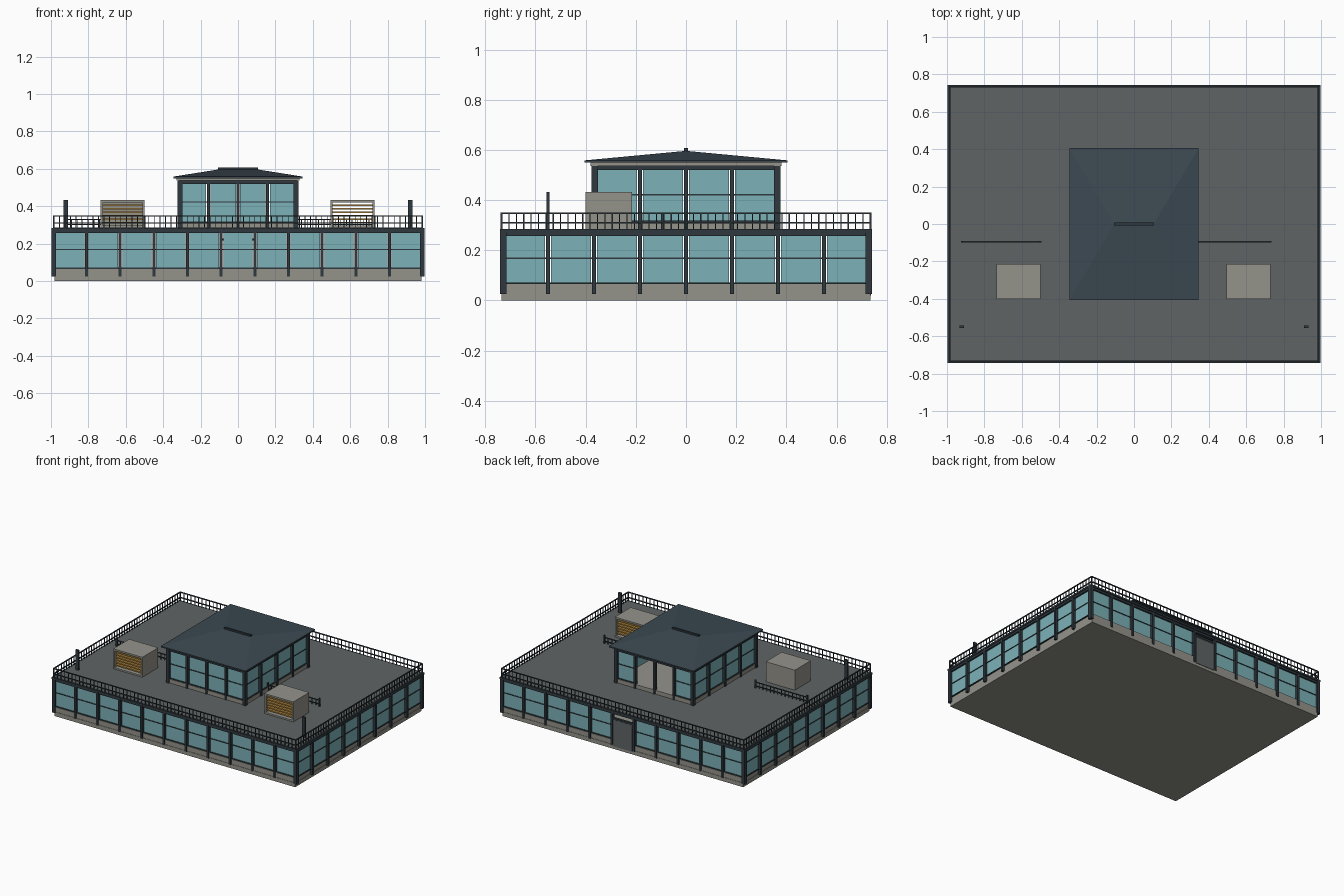
import bpy, bmesh

if "Cube" in bpy.data.objects:
    bpy.data.objects.remove(bpy.data.objects["Cube"])

def mat(name, r, g, b):
    lin = lambda c: ((c / 255 + 0.055) / 1.055) ** 2.4
    m = bpy.data.materials.new(name)
    m.diffuse_color = (lin(r), lin(g), lin(b), 1)
    m.use_nodes = True
    m.node_tree.nodes["Principled BSDF"].inputs["Base Color"].default_value = m.diffuse_color
    return m

STONE = mat("warm_grey_stone", 148, 147, 139)
GLASS = mat("teal_glass", 124, 178, 184)
FRAME = mat("dark_frame", 47, 56, 62)
DECK = mat("grey_deck", 96, 100, 100)
ROOF = mat("slate_roof", 60, 73, 82)
GOLD = mat("gold_slats", 190, 146, 70)

def boxes(name, items, material):
    """One object from boxes given as (x0, x1, y0, y1, z0, z1)."""
    bm = bmesh.new()
    for x0, x1, y0, y1, z0, z1 in items:
        v = [bm.verts.new((x, y, z)) for z in (z0, z1)
             for x, y in ((x0, y0), (x1, y0), (x1, y1), (x0, y1))]
        for f in ((3, 2, 1, 0), (4, 5, 6, 7), (0, 1, 5, 4),
                  (1, 2, 6, 5), (2, 3, 7, 6), (3, 0, 4, 7)):
            bm.faces.new([v[i] for i in f])
    return finish(name, bm, material)

def finish(name, bm, material):
    me = bpy.data.meshes.new(name)
    bm.to_mesh(me)
    bm.free()
    me.materials.append(material)
    ob = bpy.data.objects.new(name, me)
    bpy.context.collection.objects.link(ob)
    return ob

def side_box(side, a0, a1, d0, d1, z0, z1):
    """Box along a wall: a = distance along it, d = distance out from centre."""
    if side == "front":
        return (a0, a1, -d1, -d0, z0, z1)
    if side == "back":
        return (a0, a1, d0, d1, z0, z1)
    if side == "right":
        return (d0, d1, a0, a1, z0, z1)
    return (-d1, -d0, a0, a1, z0, z1)

def curtain_wall(prefix, hx, hy, nx, ny, zp, z0, z1, zmid, open_back):
    """Glazed walls: posts, rails and separate panes on all four sides."""
    posts, panes, rails = [], [], []
    for side in ("front", "back", "left", "right"):
        along, out, n = (hx, hy, nx) if side in ("front", "back") else (hy, hx, ny)
        w = 2 * along / n
        for i in range(n + 1):
            a = -along + i * w
            posts.append(side_box(side, a - 0.008, a + 0.008, out - 0.018, out + 0.006, zp, z1 + 0.01))
        for i in range(n):
            if side == "back" and i in open_back:
                continue
            a = -along + i * w
            panes.append(side_box(side, a + 0.012, a + w - 0.012, out - 0.018, out - 0.010, z0, z1))
            rails.append(side_box(side, a, a + w, out - 0.014, out - 0.006, zmid - 0.003, zmid + 0.003))
            rails.append(side_box(side, a, a + w, out - 0.016, out - 0.004, z0, z0 + 0.006))
        rails.append(side_box(side, -along, along, out - 0.02, out + 0.002, z1 - 0.006, z1 + 0.012))
    boxes(prefix + "_posts", posts, FRAME)
    boxes(prefix + "_panes", panes, GLASS)
    boxes(prefix + "_rails", rails, FRAME)

# Lower storey: plinth, glazing, roof deck
boxes("plinth", [(-0.98, 0.98, -0.735, 0.735, 0, 0.03),
                 (-0.977, 0.977, -0.732, 0.732, 0.03, 0.065)], STONE)
curtain_wall("lower", 0.99, 0.733, 11, 8, 0.025, 0.065, 0.262, 0.168, (5,))
boxes("roof_deck", [(-0.985, 0.985, -0.73, 0.73, 0.268, 0.285)], DECK)
boxes("deck_edge", [side_box(s, -l, l, d - 0.02, d, 0.271, 0.284)
                    for s, l, d in (("front", 0.997, 0.742), ("back", 0.997, 0.742),
                                    ("left", 0.722, 0.997), ("right", 0.722, 0.997))], FRAME)

# Rear door with header
boxes("rear_door", [(-0.078, 0.078, 0.726, 0.738, 0.02, 0.215)], DECK)
boxes("rear_door_header", [(-0.09, 0.09, 0.72, 0.737, 0.215, 0.228)], FRAME)

# Perimeter railing
bars, tops = [], []
for side, along, out, n in (("front", 0.985, 0.735, 66), ("back", 0.985, 0.735, 66),
                            ("left", 0.735, 0.985, 50), ("right", 0.735, 0.985, 50)):
    for z in (0.306, 0.345):
        tops.append(side_box(side, -along, along, out - 0.004, out + 0.004, z, z + 0.006))
    for i in range(n + 1):
        a = -along + 2 * along * i / n
        h = 0.004 if i in (0, n) else 0.0022
        bars.append(side_box(side, a - h, a + h, out - h, out + h, 0.284, 0.347))
boxes("railing_balusters", bars, FRAME)
boxes("railing_rails", tops, FRAME)

# Short inner railings on the deck
inner = []
for x0 in (-0.92, 0.31):
    x1 = x0 + 0.42
    inner += [(x0, x1, -0.098, -0.092, z, z + 0.006) for z in (0.298, 0.325)]
    inner += [(x - 0.005, x + 0.005, -0.1, -0.09, 0.284, 0.345) for x in (x0, x1)]
    inner += [(x0 + 0.03 * i - 0.002, x0 + 0.03 * i + 0.002, -0.097, -0.093, 0.284, 0.328)
              for i in range(1, 14)]
boxes("inner_railings", inner, FRAME)

# Slim deck posts
boxes("deck_posts", [(s * 0.922 - 0.012, s * 0.922 + 0.012, -0.556, -0.544, 0.284, 0.432)
                     for s in (-1, 1)], FRAME)

# Ventilation units: open casing with slats
for name, x0, back_open in (("left_vent", -0.735, False), ("right_vent", 0.494, True)):
    x1, y0, y1, z0, z1, t = x0 + 0.236, -0.4, -0.215, 0.284, 0.432, 0.012
    case = [(x0, x1, y0, y1, z0, z0 + t), (x0, x1, y0, y1, z1 - t, z1),
            (x0, x0 + t, y0, y1, z0 + t, z1 - t), (x1 - t, x1, y0, y1, z0 + t, z1 - t)]
    if not back_open:
        case.append((x0 + t, x1 - t, y1 - t, y1, z0 + t, z1 - t))
    boxes(name + "_casing", case, STONE)
    slats = []
    for k in range(6):
        z = z0 + 0.022 + k * 0.019
        slats.append((x0 + t, x1 - t, y0 + 0.012, y0 + 0.04, z, z + 0.009))
        if back_open:
            slats.append((x0 + t, x1 - t, y1 - 0.04, y1 - 0.012, z, z + 0.009))
    boxes(name + "_slats", slats, GOLD)

# Upper pavilion
boxes("pavilion_base", [(-0.315, 0.315, -0.368, 0.368, 0.284, 0.313)], STONE)
curtain_wall("pavilion", 0.316, 0.368, 4, 4, 0.285, 0.313, 0.525, 0.422, (1, 2))
boxes("pavilion_soffit", [(-0.328, 0.328, -0.38, 0.38, 0.536, 0.549)], STONE)
boxes("eave_slab", [(-0.345, 0.345, -0.405, 0.405, 0.549, 0.558)], ROOF)

# Hipped roof with short ridge
bm = bmesh.new()
c = [bm.verts.new((x, y, 0.558)) for x, y in
     ((-0.345, -0.405), (0.345, -0.405), (0.345, 0.405), (-0.345, 0.405))]
l, r = bm.verts.new((-0.105, 0, 0.596)), bm.verts.new((0.105, 0, 0.596))
for f in ((c[0], c[1], r, l), (c[1], c[2], r), (c[2], c[3], l, r), (c[3], c[0], l)):
    bm.faces.new(f)
finish("hipped_roof", bm, ROOF)
boxes("ridge_cap", [(-0.107, 0.107, -0.007, 0.007, 0.588, 0.607)], FRAME)
